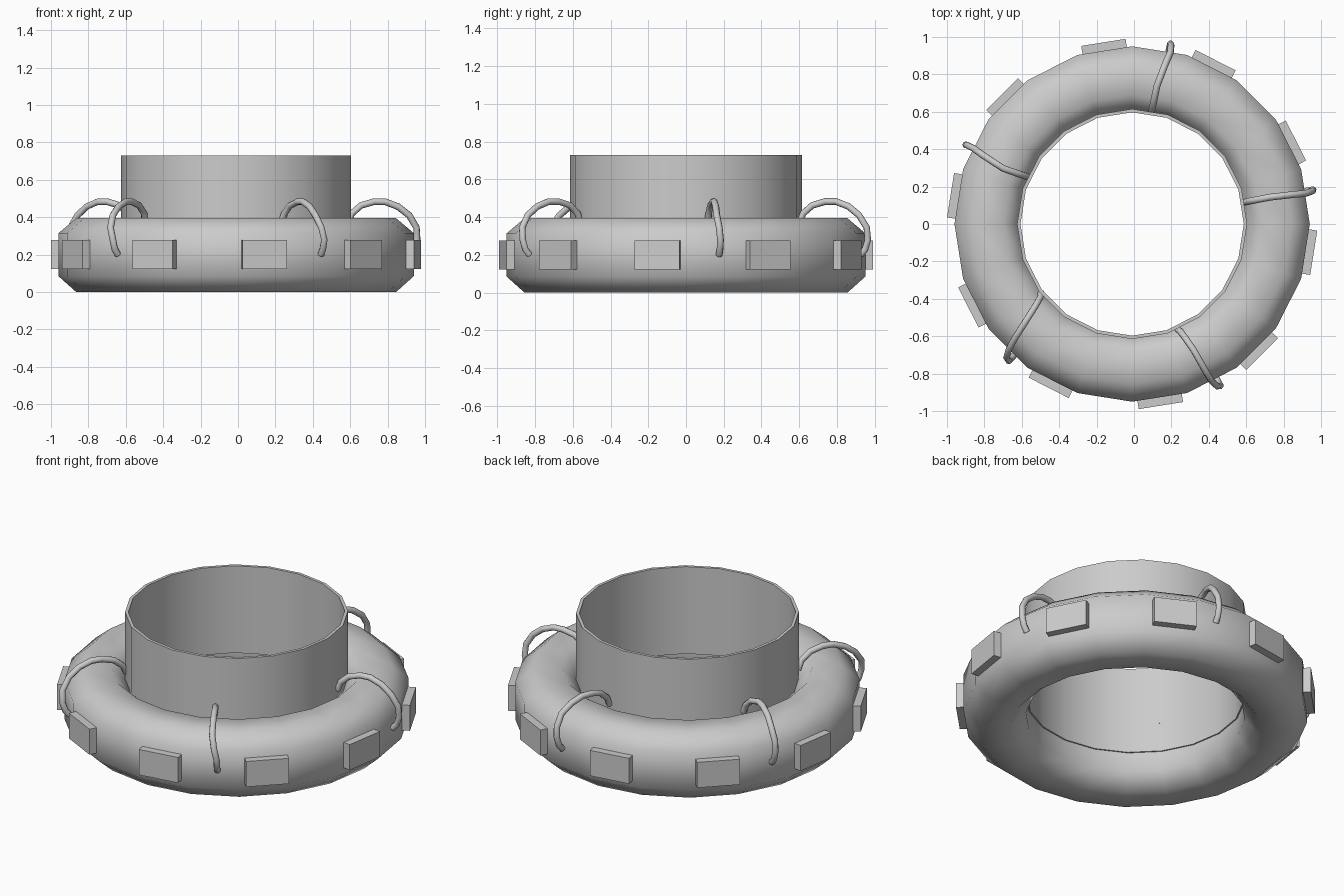
import bpy, bmesh
from math import sin, cos, pi, radians

if "Cube" in bpy.data.objects:
    bpy.data.objects.remove(bpy.data.objects["Cube"])

SIDES = 20
CX = -0.01  # ring axis is slightly off because one handle sticks out further


def add_mesh(name, bm):
    bmesh.ops.recalc_face_normals(bm, faces=bm.faces)
    me = bpy.data.meshes.new(name)
    bm.to_mesh(me)
    bm.free()
    ob = bpy.data.objects.new(name, me)
    bpy.context.collection.objects.link(ob)
    return ob


def smooth(ob, angle):
    bpy.ops.object.select_all(action='DESELECT')
    ob.select_set(True)
    bpy.context.view_layer.objects.active = ob
    bpy.ops.object.shade_smooth_by_angle(angle=radians(angle))


def lathe(name, profile, angle):
    """Revolve a closed (radius, z) profile around the ring axis."""
    bm = bmesh.new()
    rings = []
    for i in range(SIDES):
        a = 2 * pi * i / SIDES
        rings.append([bm.verts.new((CX + r * cos(a), r * sin(a), z)) for r, z in profile])
    n = len(profile)
    for i in range(SIDES):
        p, q = rings[i], rings[(i + 1) % SIDES]
        for j in range(n):
            k = (j + 1) % n
            bm.faces.new((p[j], q[j], q[k], p[k]))
    ob = add_mesh(name, bm)
    smooth(ob, angle)
    return ob


# Inflated ring and upright thin-walled sleeve
lathe("float_ring", [(0.605, 0.085), (0.69, 0), (0.855, 0), (0.95, 0.085),
                     (0.95, 0.315), (0.855, 0.395), (0.69, 0.395), (0.605, 0.315)], 60)
lathe("sleeve", [(0.597, 0.2), (0.615, 0.2), (0.615, 0.73), (0.597, 0.73)], 30)

# Ten pads centred on every second outer facet
for i in range(10):
    a = radians(27 + 36 * i)
    bm = bmesh.new()
    bmesh.ops.create_cube(bm, size=1)
    for v in bm.verts:
        x, y, z = 0.953 + v.co.x * 0.06, v.co.y * 0.24, 0.2 + v.co.z * 0.155
        v.co = (CX + x * cos(a) - y * sin(a), x * sin(a) + y * cos(a), z)
    add_mesh(f"pad_{i + 1}", bm)

# Five rope handles: shared side profile, individual slight sideways bends
ARCH = [(0.61, 0.37), (0.63, 0.42), (0.68, 0.463), (0.75, 0.483), (0.81, 0.483),
        (0.88, 0.457), (0.94, 0.41), (0.98, 0.345), (0.985, 0.28), (0.97, 0.23), (0.945, 0.2)]
BENDS = [(11, 11, 10, 10.7), (80.2, 79.8, 77.4, 78), (155.5, 156.7, 154.5, 154.5),
         (217, 222, 225.5, 228), (293.3, 296, 296.8, 298.6)]
STOPS = (0, 3, 6, 8)


def bend_angle(bend, j):
    for s in range(3):
        if j <= STOPS[s + 1]:
            t = (j - STOPS[s]) / (STOPS[s + 1] - STOPS[s])
            return radians(bend[s] + t * (bend[s + 1] - bend[s]))
    return radians(bend[3])


for i, bend in enumerate(BENDS):
    cu = bpy.data.curves.new(f"rope_handle_{i + 1}", 'CURVE')
    cu.dimensions = '3D'
    cu.bevel_depth = 0.018
    cu.bevel_resolution = 2
    cu.use_fill_caps = True
    sp = cu.splines.new('POLY')
    sp.points.add(len(ARCH) - 1)
    for j, (r, z) in enumerate(ARCH):
        a = bend_angle(bend, j)
        sp.points[j].co = (CX + r * cos(a), r * sin(a), z, 1)
    ob = bpy.data.objects.new(f"rope_handle_{i + 1}", cu)
    bpy.context.collection.objects.link(ob)
    bpy.ops.object.select_all(action='DESELECT')
    ob.select_set(True)
    bpy.context.view_layer.objects.active = ob
    bpy.ops.object.convert(target='MESH')
    smooth(bpy.context.view_layer.objects.active, 50)
